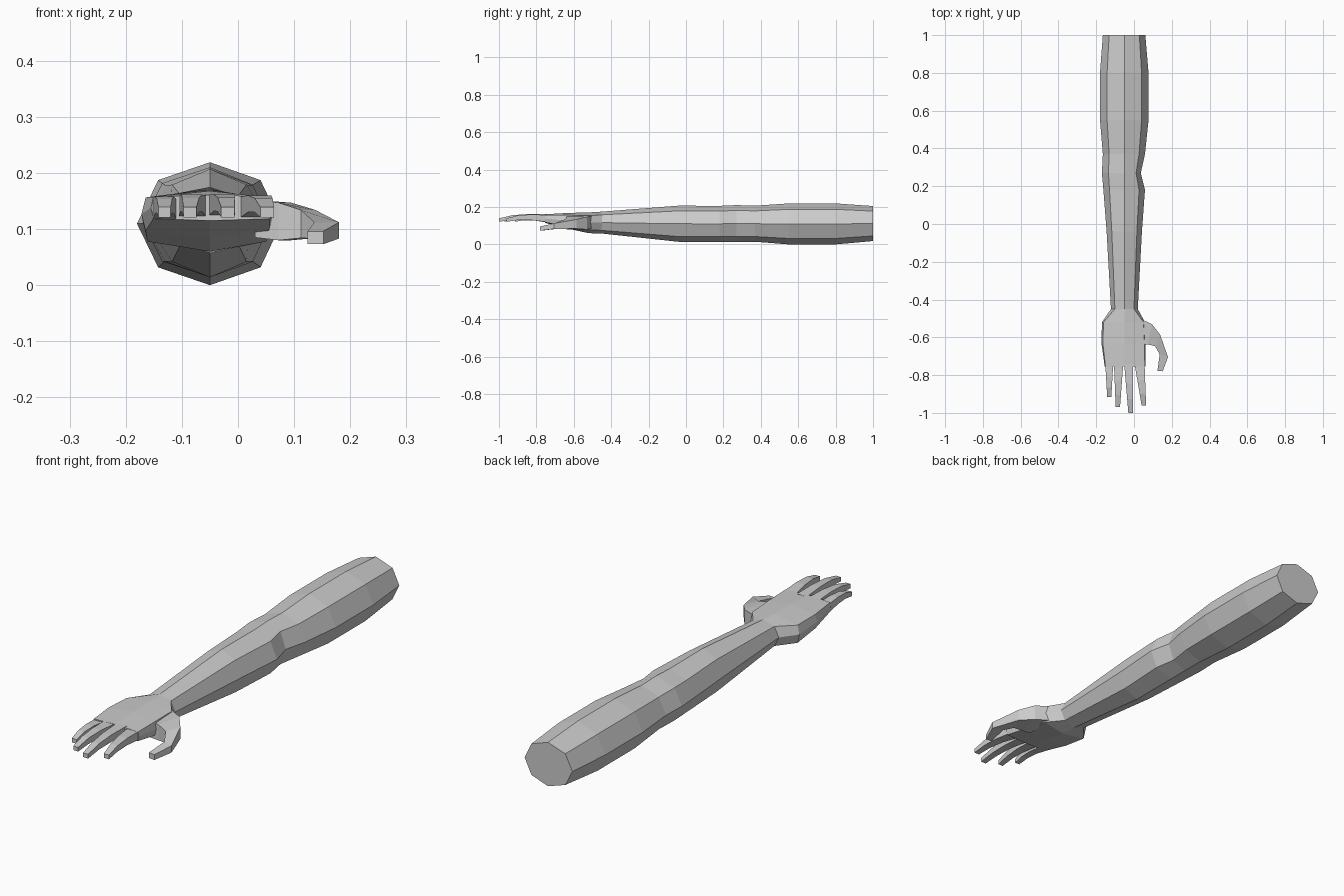
import bpy
import bmesh
import math

default = bpy.data.objects.get("Cube")
if default:
    bpy.data.objects.remove(default, do_unlink=True)

# One plain grey for the whole model
grey = bpy.data.materials.new("plain_grey")
grey.use_nodes = True
grey.diffuse_color = (0.6, 0.6, 0.6, 1)
bsdf = grey.node_tree.nodes["Principled BSDF"]
bsdf.inputs["Base Color"].default_value = (0.6, 0.6, 0.6, 1)
bsdf.inputs["Roughness"].default_value = 0.8


def loft(name, rings):
    """Skin a closed, flat-shaded tube through rings of equal point count."""
    bm = bmesh.new()
    loops = [[bm.verts.new(p) for p in ring] for ring in rings]
    n = len(loops[0])
    for a, b in zip(loops, loops[1:]):
        for i in range(n):
            j = (i + 1) % n
            bm.faces.new((a[i], a[j], b[j], b[i]))
    bm.faces.new(loops[0])
    bm.faces.new(loops[-1][::-1])
    bmesh.ops.recalc_face_normals(bm, faces=bm.faces[:])
    mesh = bpy.data.meshes.new(name)
    bm.to_mesh(mesh)
    bm.free()
    mesh.materials.append(grey)
    obj = bpy.data.objects.new(name, mesh)
    bpy.context.collection.objects.link(obj)
    return obj


def octagon(y, x0, x1, z0, z1, kx=0.71, kz=0.71):
    """Eight-point ring; kx and kz place the diagonal corners (1 = boxy)."""
    cx, cz = -0.05, (z0 + z1) / 2
    points = []
    for i in range(8):
        c, s = math.cos(i * math.pi / 4), math.sin(i * math.pi / 4)
        if i % 2:
            c, s = math.copysign(kx, c), math.copysign(kz, s)
        rx = x1 - cx if c > 0 else cx - x0
        points.append((cx + c * rx, y, cz + s * (z1 - z0) / 2))
    return points


# Arm from shoulder cut to wrist, then the palm up to the knuckles
arm_sections = [
    (1.00, -0.165, 0.06, 0.018, 0.205),
    (0.80, -0.18, 0.077, 0.0, 0.219),
    (0.55, -0.18, 0.077, 0.0, 0.219),
    (0.37, -0.165, 0.058, 0.014, 0.207),
    (0.27, -0.17, 0.036, 0.014, 0.21),
    (0.18, -0.162, 0.058, 0.014, 0.206),
    (-0.04, -0.145, 0.042, 0.014, 0.207),
    (-0.45, -0.122, 0.02, 0.058, 0.175),
    (-0.52, -0.17, 0.058, 0.06, 0.171, 0.93, 0.68),
    (-0.635, -0.172, 0.062, 0.085, 0.168, 0.94, 0.72),
    (-0.755, -0.155, 0.062, 0.115, 0.161, 0.96, 0.85),
]
loft("arm_and_palm", [octagon(*s) for s in arm_sections])


def finger(name, base, tip, tip_y, lift):
    """Tapered four-sided finger, arched in the middle and bent down."""
    rings = []
    # fraction along, z low, z high
    for t, z0, z1 in ((0, 0.12, 0.157), (0.4, 0.13, 0.16),
                      (0.72, 0.13, 0.155), (1, 0.121, 0.139)):
        y = -0.74 + t * (tip_y + 0.74)
        x0 = base[0] + t * (tip[0] - base[0])
        x1 = base[1] + t * (tip[1] - base[1])
        z0, z1 = z0 + lift * (1 - t), z1 + lift * (1 - t)
        rings.append([(x0, y, z0), (x1, y, z0), (x1, y, z1), (x0, y, z1)])
    return loft(name, rings)


# Four fingers
finger("little_finger", (-0.152, -0.11), (-0.142, -0.12), -0.915, -0.004)
finger("ring_finger", (-0.106, -0.057), (-0.097, -0.074), -0.97, 0.002)
finger("middle_finger", (-0.052, -0.005), (-0.03, -0.006), -1.0, 0.004)
finger("index_finger", (0.003, 0.056), (0.04, 0.064), -0.96, 0.0)

# Thumb: outer x, y, inner x, y, z low, z high
thumb_sections = [
    (0.03, -0.50, 0.03, -0.64, 0.085, 0.152),
    (0.095, -0.53, 0.072, -0.637, 0.08, 0.147),
    (0.138, -0.585, 0.112, -0.647, 0.084, 0.134),
    (0.18, -0.705, 0.136, -0.69, 0.083, 0.112),
    (0.152, -0.78, 0.124, -0.777, 0.073, 0.096),
]
loft("thumb", [[(xo, yo, z0), (xi, yi, z0), (xi, yi, z1), (xo, yo, z1)]
               for xo, yo, xi, yi, z0, z1 in thumb_sections])
